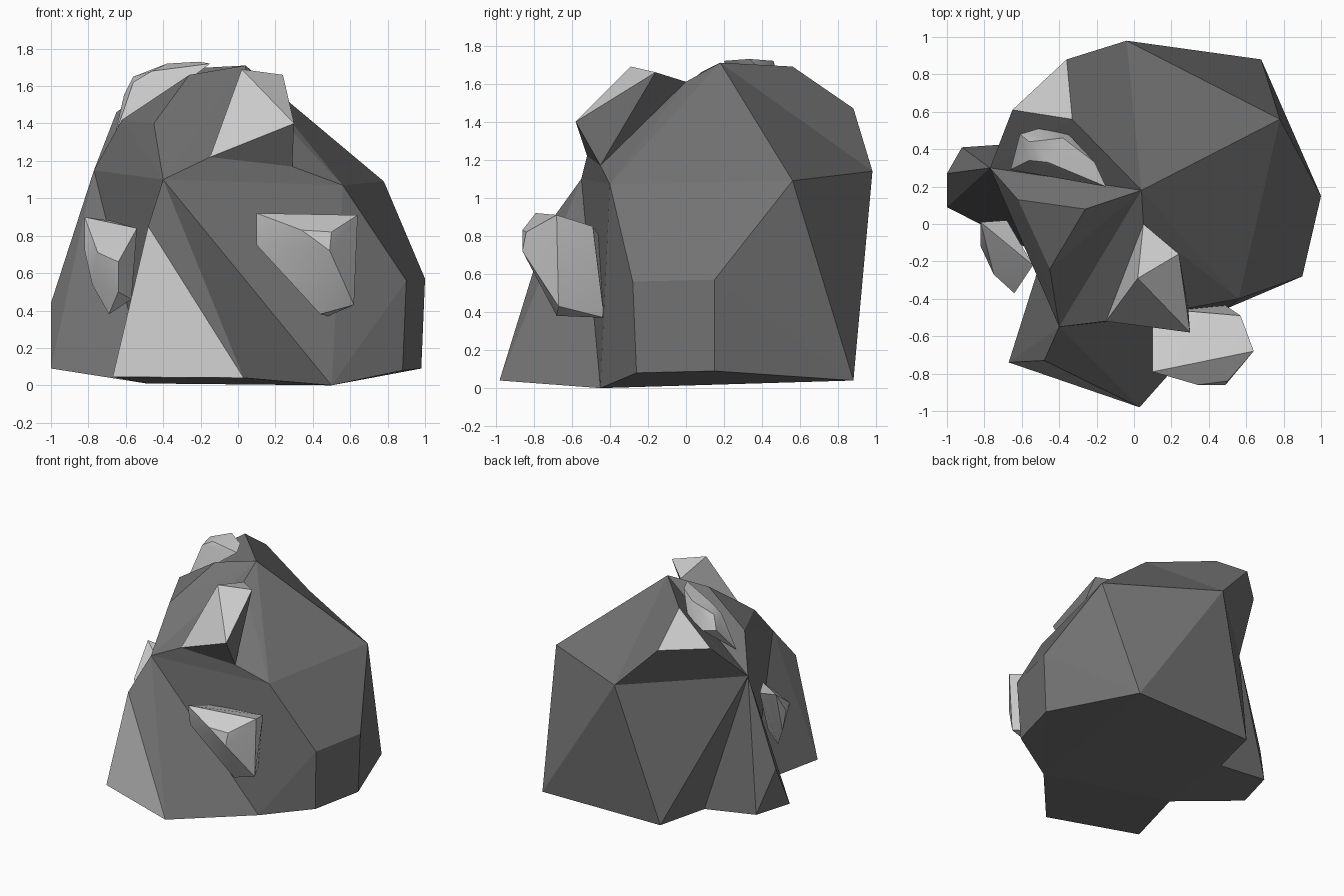
import bpy, bmesh, math
from mathutils import Vector

if "Cube" in bpy.data.objects:
    bpy.data.objects.remove(bpy.data.objects["Cube"])


def material(name, g):
    m = bpy.data.materials.new(name)
    m.diffuse_color = (g, g, g, 1)
    m.use_nodes = True
    m.node_tree.nodes["Principled BSDF"].inputs["Base Color"].default_value = m.diffuse_color
    return m


DARK, PALE = material("dark_stone", 0.17), material("pale_stone", 0.6)


def chunk(name, points, pale=(), smooth=False):
    """Faceted convex chunk; faces lying wholly on 'pale' corners get the pale stone."""
    bm = bmesh.new()
    for p in points:
        bm.verts.new(p)
    hull = bmesh.ops.convex_hull(bm, input=bm.verts[:])
    junk = [g for g in set(hull["geom_interior"] + hull["geom_unused"])
            if isinstance(g, bmesh.types.BMVert)]
    bmesh.ops.delete(bm, geom=junk, context='VERTS')
    bmesh.ops.recalc_face_normals(bm, faces=bm.faces[:])
    for f in bm.faces:
        if pale and all(any((v.co - Vector(p)).length < 1e-4 for p in pale) for v in f.verts):
            f.material_index = 1
    bmesh.ops.dissolve_limit(bm, angle_limit=math.radians(2), verts=bm.verts[:],
                             edges=bm.edges[:], delimit={'MATERIAL'})
    me = bpy.data.meshes.new(name)
    bm.to_mesh(me)
    bm.free()
    me.materials.append(PALE if smooth else DARK)
    me.materials.append(PALE)
    ob = bpy.data.objects.new(name, me)
    bpy.context.collection.objects.link(ob)
    if smooth:
        bpy.ops.object.select_all(action='DESELECT')
        ob.select_set(True)
        bpy.context.view_layer.objects.active = ob
        bpy.ops.object.shade_smooth_by_angle(angle=math.radians(35))
    return ob


# Corners shared between neighbouring chunks
brow = (-0.40, -0.55, 1.10)
apex = (0.04, 0.18, 1.71)
shoulder = (0.56, -0.40, 1.07)
back = (-0.04, 0.98, 1.14)
left = (-0.77, 0.30, 1.15)
front_foot = (0.50, -0.45, 0.0)
left_foot = (-0.49, -0.17, 0.01)
back_foot = (-0.475, 0.44, 0.04)

# Main boulder
chunk("boulder_core", [
    brow, apex, shoulder, back, left, front_foot, left_foot, back_foot,
    (0.78, 0.56, 1.09), (0.90, -0.28, 0.56), (1.0, 0.15, 0.57),
    (0.98, 0.15, 0.09), (0.88, -0.26, 0.08), (0.68, 0.88, 0.04), (-0.37, 0.86, 0.04)])

# Front-left ridge and back crest, with a valley between them
chunk("left_ridge", [brow, apex, left, (-0.45, -0.24, 1.40),
                     (-0.62, 0.13, 1.42), (-0.26, 0.08, 1.66)])
crest = [(-0.33, 0.56, 1.69), (-0.36, 0.88, 1.47), (-0.65, 0.61, 1.46)]
chunk("back_crest", [apex, back, left] + crest, pale=crest)

# Lower left buttress
chunk("left_buttress", [left, left_foot, back_foot, (-1.0, 0.27, 0.44),
                        (-1.0, 0.09, 0.09), (-0.92, 0.41, 0.10)])

# Pointed spur at the front
spur = [(-0.48, -0.73, 0.85), (-0.67, -0.74, 0.045), (0.03, -0.98, 0.04)]
chunk("front_spur", [brow, front_foot, left_foot] + spur, pale=spur)

# Ledge and overhanging knob below the apex
n_left, n_right, n_top = (-0.15, -0.52, 1.22), (0.29, -0.45, 1.17), (0.05, 0.0, 1.61)
chunk("upper_ledge", [brow, apex, shoulder, n_left, n_right, n_top])
k1, k2, k3 = (0.02, -0.29, 1.69), (0.24, -0.16, 1.66), (0.30, -0.58, 1.40)
chunk("upper_knob", [n_left, n_right, n_top, k1, k2, k3], pale=[n_left, n_top, k1, k2, k3])

# Pale smooth nodules set into the rock
chunk("front_nodule", [
    (0.10, -0.79, 0.92), (0.10, -0.76, 0.75), (0.10, -0.45, 0.79), (0.64, -0.68, 0.91),
    (0.57, -0.49, 0.85), (0.62, -0.67, 0.43), (0.44, -0.68, 0.38), (0.48, -0.43, 0.37),
    (0.34, -0.86, 0.83), (0.50, -0.84, 0.82), (0.49, -0.86, 0.72)], smooth=True)
chunk("left_nodule", [
    (-0.82, 0.01, 0.90), (-0.68, 0.02, 0.88), (-0.54, -0.22, 0.84), (-0.57, -0.24, 0.46),
    (-0.69, -0.20, 0.38), (-0.78, -0.13, 0.54), (-0.82, -0.12, 0.72),
    (-0.75, -0.27, 0.71), (-0.64, -0.37, 0.66), (-0.64, -0.34, 0.50)], smooth=True)
chunk("top_nodule", [
    (-0.15, 0.20, 1.72), (-0.21, 0.33, 1.73), (-0.38, 0.46, 1.72), (-0.56, 0.44, 1.65),
    (-0.61, 0.48, 1.55), (-0.66, 0.29, 1.33), (-0.56, 0.34, 1.62), (-0.46, 0.33, 1.68),
    (-0.51, 0.51, 1.53), (-0.35, 0.48, 1.60)], smooth=True)
